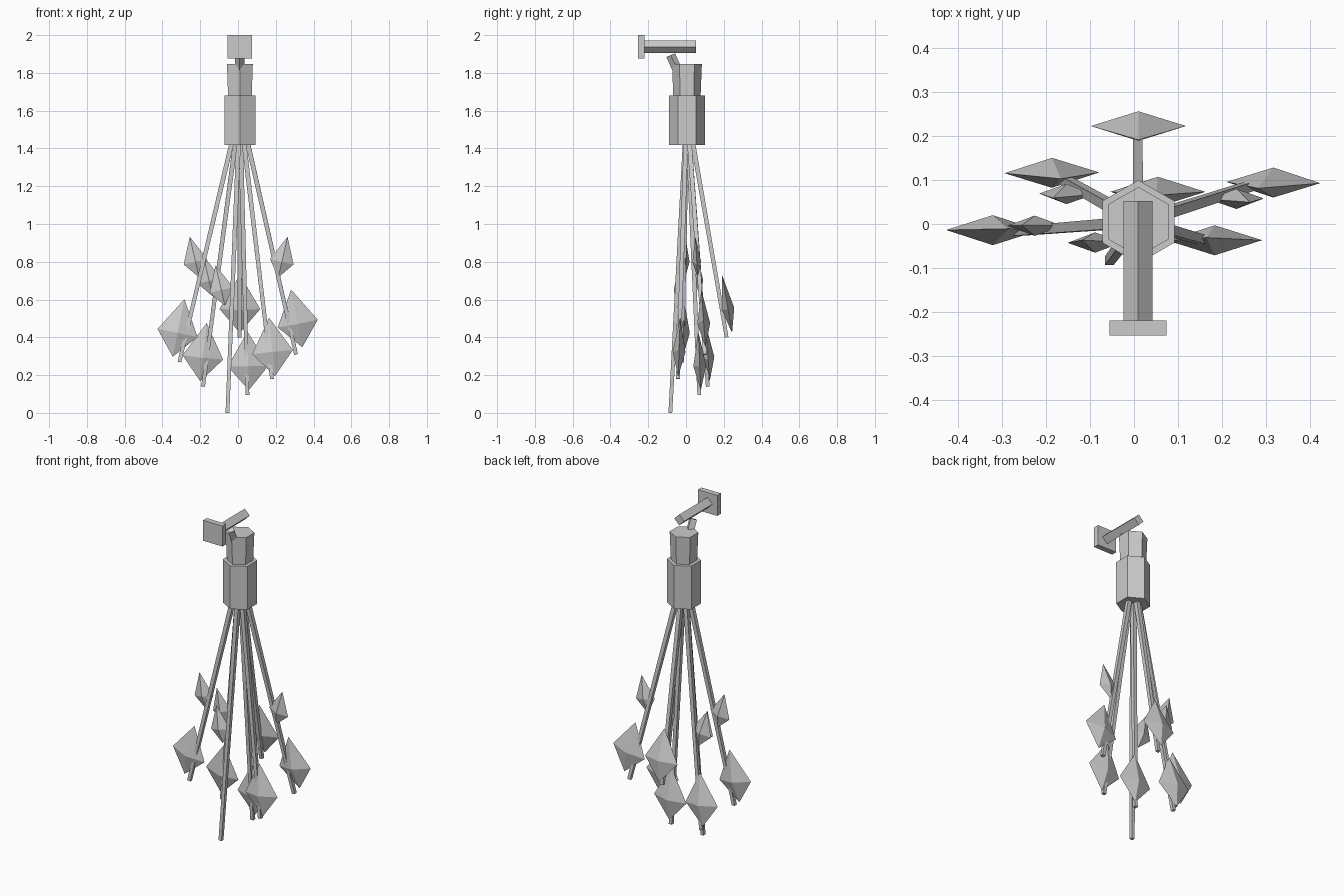
import bpy, bmesh, math
from mathutils import Vector

cube = bpy.data.objects.get("Cube")
if cube:
    bpy.data.objects.remove(cube, do_unlink=True)

grey = bpy.data.materials.new("plain_grey")
grey.use_nodes = True
grey.diffuse_color = (0.6, 0.6, 0.6, 1)
grey.node_tree.nodes["Principled BSDF"].inputs["Base Color"].default_value = (0.6, 0.6, 0.6, 1)


def finish(name, bm):
    bmesh.ops.recalc_face_normals(bm, faces=bm.faces)
    mesh = bpy.data.meshes.new(name)
    bm.to_mesh(mesh)
    bm.free()
    mesh.materials.append(grey)
    obj = bpy.data.objects.new(name, mesh)
    bpy.context.collection.objects.link(obj)
    return obj


def prism(name, start, end, r0, r1, sides, side_hint=(1, 0, 0), roll=0.0):
    """Tapered prism between two points; roll 0 puts a corner on the hint direction."""
    start, end = Vector(start), Vector(end)
    axis = (end - start).normalized()
    u = Vector(side_hint)
    u = (u - axis * u.dot(axis)).normalized()
    v = axis.cross(u)
    bm = bmesh.new()
    rings = []
    for p, r in ((start, r0), (end, r1)):
        angles = [roll + math.tau * i / sides for i in range(sides)]
        rings.append([bm.verts.new(p + (u * math.cos(a) + v * math.sin(a)) * r) for a in angles])
    for i in range(sides):
        j = (i + 1) % sides
        bm.faces.new((rings[0][i], rings[0][j], rings[1][j], rings[1][i]))
    bm.faces.new(rings[0])
    bm.faces.new(rings[1])
    return finish(name, bm)


def crystal(name, centre, up, width, depth, rise, drop):
    """Flat eight-sided pendant, wide across x and thin across y."""
    c, up = Vector(centre), Vector(up).normalized()
    x = Vector((1, 0, 0))
    x = (x - up * x.dot(up)).normalized()
    y = up.cross(x)
    bm = bmesh.new()
    top, bottom = bm.verts.new(c + up * rise), bm.verts.new(c - up * drop)
    ring = [bm.verts.new(c + o) for o in (x * width, y * depth, -x * width, -y * depth)]
    for i in range(4):
        a, b = ring[i], ring[(i + 1) % 4]
        bm.faces.new((a, b, top))
        bm.faces.new((b, a, bottom))
    return finish(name, bm)


# Wall plate
bm = bmesh.new()
bmesh.ops.create_cube(bm, size=1)
bmesh.ops.scale(bm, vec=(0.13, 0.034, 0.124), verts=bm.verts)
bmesh.ops.translate(bm, vec=(0.009, -0.236, 1.938), verts=bm.verts)
finish("wall_plate", bm)

# Arm and short tilted pin
prism("arm", (0.009, -0.225, 1.938), (0.009, 0.052, 1.938), 0.033, 0.033, 4)
prism("pin", (0.009, -0.081, 1.894), (0.009, -0.03, 1.78), 0.025, 0.025, 4)

# Hexagonal body and collar
hub = Vector((0.01, 0.005, 1.61))
prism("body", (0.01, 0.005, 1.418), (0.01, 0.005, 1.68), 0.0945, 0.0945, 6, (0, 1, 0))
prism("collar", (0.01, 0.005, 1.67), (0.01, 0.005, 1.847), 0.072, 0.079, 6, (0, 1, 0))

# Stems: tip position, then the centre of the large pendant it carries
stems = [
    ((-0.31, -0.02, 0.27), (-0.32, -0.014, 0.423)),
    ((-0.185, 0.115, 0.14), (-0.186, 0.116, 0.294)),
    ((-0.056, -0.083, 0.0), None),
    ((0.008, 0.215, 0.40), (0.01, 0.222, 0.55)),
    ((0.05, 0.07, 0.095), (0.054, 0.073, 0.248)),
    ((0.18, -0.043, 0.18), (0.183, -0.037, 0.322)),
    ((0.307, 0.1, 0.31), (0.316, 0.094, 0.473)),
]
for n, (tip, pendant) in enumerate(stems, 1):
    prism(f"stem_{n}", hub, tip, 0.018, 0.014, 4, roll=math.pi / 4)
    if pendant:
        d = hub - Vector(tip)
        up = (d.x * 0.85, d.y, d.z)
        crystal(f"large_pendant_{n}", pendant, up, 0.108, 0.034, 0.183, 0.128)

# Small pendants leaning outwards
small = [(-0.225, -0.004, 0.80), (0.232, 0.057, 0.80), (-0.153, 0.068, 0.70), (-0.088, -0.042, 0.65)]
for n, c in enumerate(small, 1):
    lean = math.copysign(0.23, c[0])
    crystal(f"small_pendant_{n}", c, (lean, -c[1], 1), 0.064, 0.023, 0.136, 0.085)
